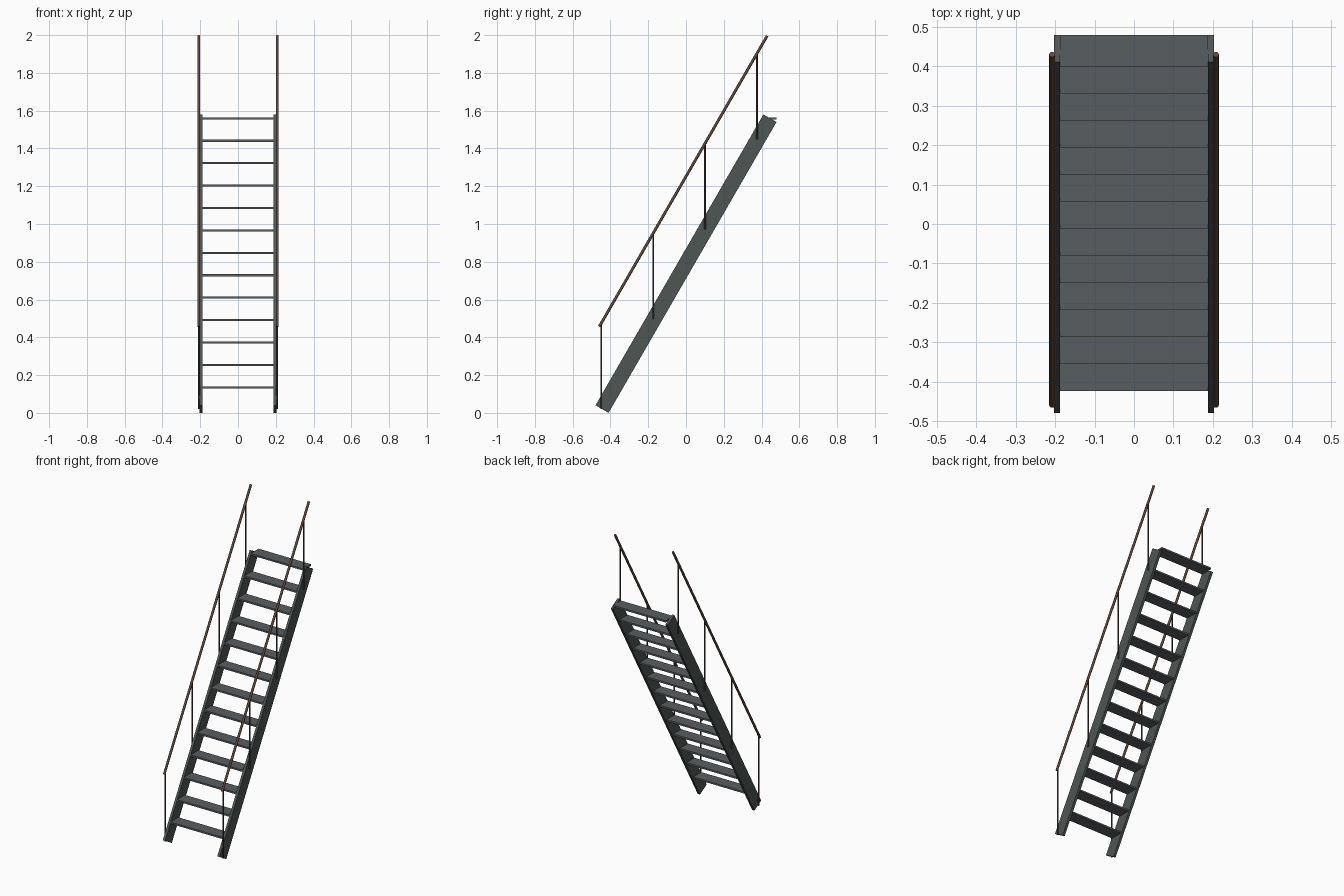
import bpy, bmesh, math
from mathutils import Vector, Matrix

if "Cube" in bpy.data.objects:
    bpy.data.objects.remove(bpy.data.objects["Cube"])

SLOPE = math.radians(60)
RUN = Vector((0, math.cos(SLOPE), math.sin(SLOPE)))


def material(name, rgb):
    m = bpy.data.materials.new(name)
    m.diffuse_color = (*rgb, 1)
    m.use_nodes = True
    m.node_tree.nodes["Principled BSDF"].inputs["Base Color"].default_value = m.diffuse_color
    return m


STEEL = material("stringer_steel", (0.075, 0.092, 0.084))
TREAD = material("tread_grey", (0.10, 0.11, 0.12))
RAIL = material("rail_brown", (0.12, 0.065, 0.04))
POST = material("post_brown", (0.075, 0.052, 0.04))


def finish(bm, name, mat):
    me = bpy.data.meshes.new(name)
    bm.to_mesh(me)
    bm.free()
    me.materials.append(mat)
    ob = bpy.data.objects.new(name, me)
    bpy.context.collection.objects.link(ob)
    return ob


def box(name, centre, size, mat, tilt=0):
    bm = bmesh.new()
    bmesh.ops.create_cube(bm, size=1, matrix=Matrix.Translation(centre)
                          @ Matrix.Rotation(tilt, 4, 'X') @ Matrix.Diagonal((*size, 1)))
    return finish(bm, name, mat)


def rod(name, a, b, r, mat):
    a, b = Vector(a), Vector(b)
    d = b - a
    rot = Vector((0, 0, 1)).rotation_difference(d).to_matrix().to_4x4()
    bm = bmesh.new()
    bmesh.ops.create_cone(bm, cap_ends=True, segments=12, radius1=r, radius2=r,
                          depth=d.length, matrix=Matrix.Translation((a + b) / 2) @ rot)
    for f in bm.faces:
        f.smooth = len(f.verts) == 4
    for e in bm.edges:
        e.smooth = all(len(f.verts) == 4 for f in e.link_faces)
    return finish(bm, name, mat)


for side, s in (("left", -1), ("right", 1)):
    # Sloping side beam, square-cut at both ends
    box(f"{side}_stringer", (s * 0.195, 0, 0.79), (0.016, 0.08, 1.778), STEEL,
        tilt=SLOPE - math.pi / 2)
    # Handrail parallel to the beam
    start = Vector((s * 0.2075, -0.459, 0.457))
    rod(f"{side}_handrail", start, start + RUN * 1.777, 0.0075, RAIL)
    # Upright posts running from beam to handrail
    for i in range(4):
        y = -0.448 + 0.2745 * i
        top = start.z + (y - start.y) * math.tan(SLOPE)
        rod(f"{side}_post_{i + 1}", (s * 0.2065, y, 0.02 + 0.476 * i),
            (s * 0.2065, y, top), 0.0045, POST)

# Open treads between the beams
for i in range(13):
    box(f"tread_{i + 1}", (0, -0.383 + 0.0685 * i, 0.135 + 0.1187 * i),
        (0.376, 0.08, 0.011), TREAD)
